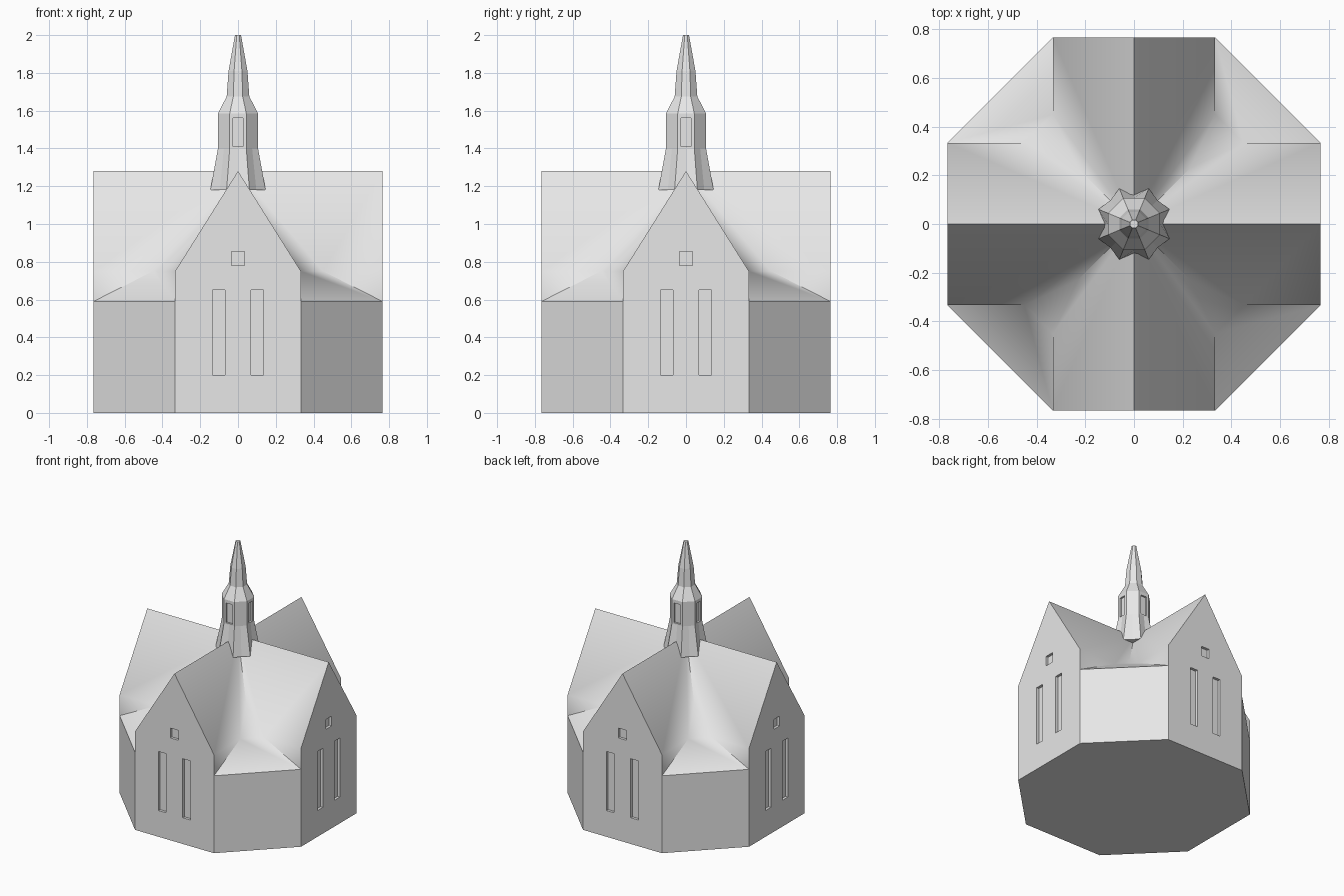
import bpy, bmesh, math
from mathutils import Matrix, Vector

if "Cube" in bpy.data.objects:
    bpy.data.objects.remove(bpy.data.objects["Cube"])

stone = bpy.data.materials.new("light_grey")
stone.diffuse_color = (0.8, 0.8, 0.8, 1)
stone.use_nodes = True
stone.node_tree.nodes["Principled BSDF"].inputs["Base Color"].default_value = stone.diffuse_color

R, W = 0.765, 0.333                      # gable distance, half width
RIDGE, EAVE, WALL = 1.28, 0.75, 0.59     # heights
PITCH = (RIDGE - EAVE) / W
V = 0.23                                 # where the valley forks
VZ = RIDGE - V * PITCH
SLOPE = (VZ - WALL) / (R + W - 2 * V)    # corner roof rise per unit of x+y
K = R - (EAVE - WALL) / SLOPE            # where the eave meets the corner roof


def finish(name, bm):
    bmesh.ops.remove_doubles(bm, verts=bm.verts[:], dist=1e-4)
    bmesh.ops.recalc_face_normals(bm, faces=bm.faces[:])
    me = bpy.data.meshes.new(name)
    bm.to_mesh(me)
    bm.free()
    me.materials.append(stone)
    ob = bpy.data.objects.new(name, me)
    bpy.context.collection.objects.link(ob)
    return ob


def cut(ob, boxes):
    """Recess windows: boxes of (x, z, width, height, distance, depth) on all four sides."""
    bm = bmesh.new()
    for q in range(4):
        rot = Matrix.Rotation(q * math.pi / 2, 4, 'Z')
        for x, z, w, h, dist, depth in boxes:
            m = (rot @ Matrix.Translation((x, -dist, z))
                 @ Matrix.Diagonal((w, depth * 2, h, 1)))
            bmesh.ops.create_cube(bm, size=1, matrix=m)
    cutter = finish(ob.name + "_cutter", bm)
    cutter.hide_render = True
    mod = ob.modifiers.new("windows", 'BOOLEAN')
    mod.operation, mod.solver, mod.object = 'DIFFERENCE', 'EXACT', cutter
    bpy.context.view_layer.objects.active = ob
    bpy.ops.object.modifier_apply(modifier=mod.name)
    bpy.data.objects.remove(cutter)


# Church body: one quarter, turned four times
bm = bmesh.new()
c, v = (0, 0, RIDGE), (V, V, VZ)
r1, e1, k1, t1, b1 = (R, 0, RIDGE), (R, W, EAVE), (K, W, EAVE), (R, W, WALL), (R, W, 0)
swap = lambda p: (p[1], p[0], p[2])
flip = lambda p: (p[0], -p[1], p[2])
r2, e2, k2, t2, b2 = map(swap, (r1, e1, k1, t1, b1))
quarter = [
    (c, r1, e1, k1, v), (c, v, k2, e2, r2),          # gable roofs
    (t1, k1, e1), (t2, e2, k2),                      # upright steps under the eaves
    (t1, t2, k2, v, k1),                             # corner roof
    (b1, b2, t2, t1),                                # corner wall
    (flip(b1), b1, t1, e1, r1, flip(e1), flip(t1)),  # gable wall
]
floor = []
for q in range(4):
    rot = Matrix.Rotation(q * math.pi / 2, 3, 'Z')
    for face in quarter:
        bm.faces.new([bm.verts.new(rot @ Vector(p)) for p in face])
    floor += [rot @ Vector(b1), rot @ Vector(b2)]
bm.faces.new([bm.verts.new(p) for p in floor])
body = finish("church_body", bm)
D = 0.02
cut(body, [(-0.102, 0.425, 0.065, 0.45, R, D), (0.102, 0.425, 0.065, 0.45, R, D),
           (0, 0.818, 0.07, 0.075, R, D)])
bpy.ops.object.select_all(action='DESELECT')
body.select_set(True)
bpy.context.view_layer.objects.active = body
bpy.ops.object.shade_smooth_by_angle(angle=math.radians(40))

# Spire: eight-sided rings (apothem, height); the flared foot has dented sides
bm = bmesh.new()
rings = []
for a, z in [(0.146, 1.18), (0.106, 1.40), (0.106, 1.585), (0.06, 1.675),
             (0.05, 1.81), (0.016, 2.0)]:
    ring = []
    for i in range(16):
        rad = a / math.cos(math.pi / 8) if i % 2 else a
        if z < 1.2 and i % 2 == 0:
            rad = 0.13 if i % 4 == 0 else 0.137
        t = i * math.pi / 8
        ring.append(bm.verts.new((rad * math.cos(t), rad * math.sin(t), z)))
    rings.append(ring)
for lo, hi in zip(rings, rings[1:]):
    for i in range(1, 17, 2):
        a, m, b = i % 16, (i + 1) % 16, (i + 2) % 16
        bm.faces.new((lo[a], lo[m], hi[m], hi[a]))
        bm.faces.new((lo[m], lo[b], hi[b], hi[m]))
bm.faces.new(rings[0])
bm.faces.new(rings[-1])
spire = finish("spire", bm)
cut(spire, [(0, 1.485, 0.052, 0.15, 0.106, 0.013)])
